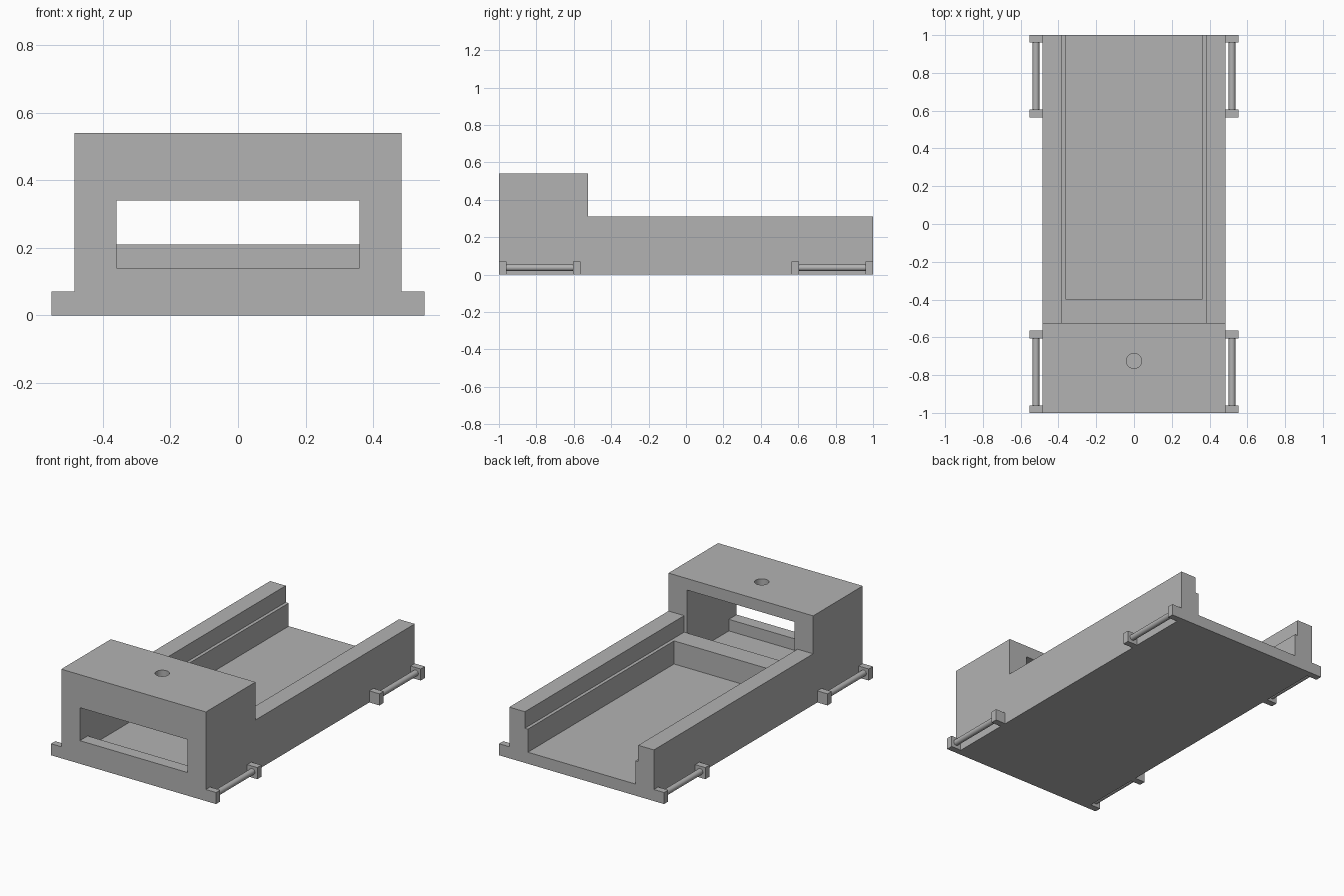
import bpy
import bmesh
import math
from mathutils import Matrix

default_cube = bpy.data.objects.get("Cube")
if default_cube:
    bpy.data.objects.remove(default_cube, do_unlink=True)

grey = bpy.data.materials.new("plain grey")
grey.use_nodes = True
grey.diffuse_color = (0.45, 0.45, 0.45, 1)
grey.node_tree.nodes["Principled BSDF"].inputs["Base Color"].default_value = (0.45, 0.45, 0.45, 1)


def finish(name, bm):
    bmesh.ops.recalc_face_normals(bm, faces=bm.faces)
    mesh = bpy.data.meshes.new(name)
    bm.to_mesh(mesh)
    bm.free()
    mesh.materials.append(grey)
    obj = bpy.data.objects.new(name, mesh)
    bpy.context.collection.objects.link(obj)
    return obj


def box(name, x, y, z):
    """Box between pairs of limits on each axis."""
    spans = (x, y, z)
    centre = [(a + b) / 2 for a, b in spans]
    size = [abs(b - a) for a, b in spans]
    bm = bmesh.new()
    bmesh.ops.create_cube(bm, size=1, matrix=Matrix.Translation(centre) @ Matrix.Diagonal((*size, 1)))
    return finish(name, bm)


def cylinder(name, centre, radius, length, along_y=False):
    turn = Matrix.Rotation(math.pi / 2, 4, "X") if along_y else Matrix.Identity(4)
    bm = bmesh.new()
    bmesh.ops.create_cone(bm, cap_ends=True, segments=32, radius1=radius, radius2=radius,
                          depth=length, matrix=Matrix.Translation(centre) @ turn)
    return finish(name, bm)


def prism(name, profile, y0, y1):
    """Sweep an x, z profile along y."""
    bm = bmesh.new()
    face = bm.faces.new([bm.verts.new((x, y0, z)) for x, z in profile])
    swept = bmesh.ops.extrude_face_region(bm, geom=[face])["geom"]
    verts = [v for v in swept if isinstance(v, bmesh.types.BMVert)]
    bmesh.ops.translate(bm, verts=verts, vec=(0, y1 - y0, 0))
    return finish(name, bm)


def select(obj):
    bpy.ops.object.select_all(action="DESELECT")
    obj.select_set(True)
    bpy.context.view_layer.objects.active = obj


def cut(obj, cutter):
    cutter.hide_render = True
    mod = obj.modifiers.new("cut", "BOOLEAN")
    mod.operation = "DIFFERENCE"
    mod.solver = "EXACT"
    mod.object = cutter
    select(obj)
    bpy.ops.object.modifier_apply(modifier=mod.name)
    bpy.data.objects.remove(cutter, do_unlink=True)


def smooth(obj):
    select(obj)
    bpy.ops.object.shade_smooth_by_angle(angle=math.radians(30))


OUTER, INNER, LEDGE = 0.485, 0.36, 0.38
FLOOR, SHELF, RAIL_TOP, HEAD_TOP = 0.07, 0.21, 0.31, 0.54
HEAD_BACK = -0.525

# Raised head: hollow inside, open at the back, with a front window and a roof hole
head = box("head_housing", (-OUTER, OUTER), (-1, HEAD_BACK), (0, HEAD_TOP))
cut(head, box("cavity_cutter", (-INNER, INNER), (-0.925, -0.3), (FLOOR, 0.47)))
cut(head, box("window_cutter", (-INNER, INNER), (-1.2, -0.8), (0.14, 0.34)))
cut(head, cylinder("hole_cutter", (0, -0.725, 0.5), 0.04, 0.2))
smooth(head)

# Tray floor and the cross bar at its front end
box("tray_floor", (-INNER, INNER), (HEAD_BACK, 1), (0, FLOOR))
box("cross_bar", (-INNER, INNER), (HEAD_BACK, -0.4), (FLOOR, SHELF))

for side, s in (("left", 1), ("right", -1)):
    # Side rail with a stepped inner edge
    profile = [(INNER, 0), (OUTER, 0), (OUTER, RAIL_TOP), (LEDGE, RAIL_TOP),
               (LEDGE, SHELF), (INNER, SHELF)]
    prism(side + "_rail", [(s * x, z) for x, z in profile], HEAD_BACK, 1)

    # Strap bars held between two lugs at each end
    for end, e in (("front", -1), ("back", 1)):
        name = side + "_" + end
        for place, y in (("outer", 0.98), ("inner", 0.585)):
            box(name + "_" + place + "_lug", (s * OUTER, s * 0.553),
                (e * (y - 0.02), e * (y + 0.02)), (0, FLOOR))
        smooth(cylinder(name + "_strap_bar", (s * 0.519, e * 0.7825, 0.037), 0.018, 0.37, True))
